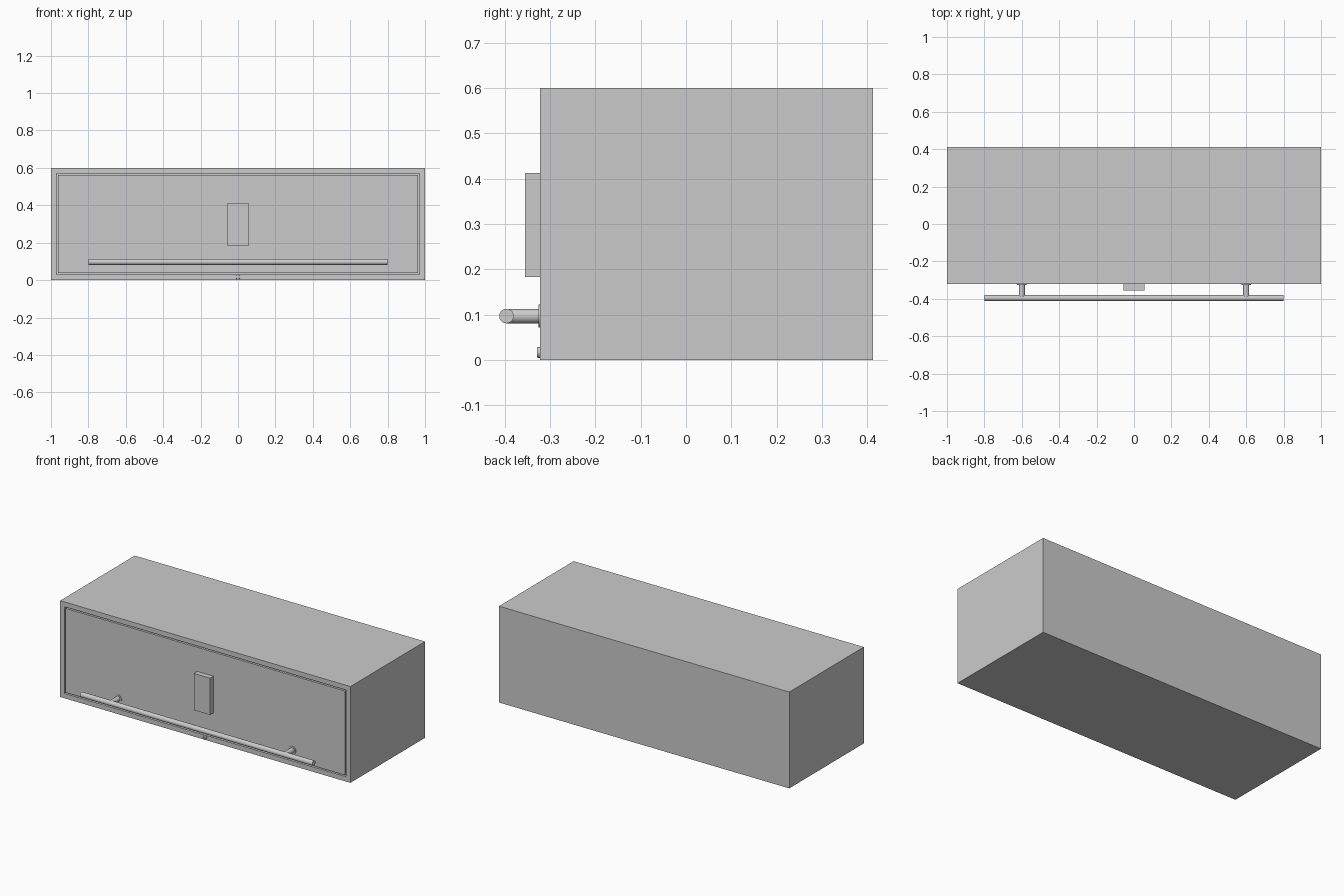
import bpy, bmesh, math
from mathutils import Matrix, Vector

if "Cube" in bpy.data.objects:
    bpy.data.objects.remove(bpy.data.objects["Cube"])

FRONT, BACK = -0.322, 0.412


def finish(name, bm, smooth=False):
    bmesh.ops.recalc_face_normals(bm, faces=bm.faces)
    mesh = bpy.data.meshes.new(name)
    bm.to_mesh(mesh)
    bm.free()
    ob = bpy.data.objects.new(name, mesh)
    bpy.context.collection.objects.link(ob)
    if smooth:
        bpy.ops.object.select_all(action='DESELECT')
        ob.select_set(True)
        bpy.context.view_layer.objects.active = ob
        bpy.ops.object.shade_smooth_by_angle(angle=math.radians(35))
    return ob


def box_bm(lo, hi):
    lo, hi = Vector(lo), Vector(hi)
    bm = bmesh.new()
    bmesh.ops.create_cube(bm, size=1, matrix=Matrix.Translation((lo + hi) / 2)
                          @ Matrix.Diagonal((*(hi - lo), 1)))
    return bm


def rod_bm(radius, start, end, segments=32):
    start, end = Vector(start), Vector(end)
    axis = end - start
    rot = axis.to_track_quat('Z', 'Y').to_matrix().to_4x4()
    bm = bmesh.new()
    bmesh.ops.create_cone(bm, cap_ends=True, segments=segments, radius1=radius,
                          radius2=radius, depth=axis.length,
                          matrix=Matrix.Translation((start + end) / 2) @ rot)
    return bm


def front_face(bm):
    return min(bm.faces, key=lambda f: f.calc_center_median().y)


def recess(bm, rim, depth):
    face = front_face(bm)
    bmesh.ops.inset_region(bm, faces=[face], thickness=rim, use_even_offset=True)
    inner = bmesh.ops.extrude_discrete_faces(bm, faces=[face])['faces'][0]
    bmesh.ops.translate(bm, verts=inner.verts, vec=(0, depth, 0))


# Cabinet body with a recess for the door
bm = box_bm((-1, FRONT, 0), (1, BACK, 0.6))
recess(bm, 0.03, 0.03)
finish("cabinet_body", bm)

# Flush door, leaving a narrow shadow gap all round
finish("flap_door", box_bm((-0.962, FRONT, 0.038), (0.962, FRONT + 0.03, 0.562)))

# Raised plate in the middle of the door
finish("door_plate", box_bm((-0.056, -0.355, 0.183), (0.056, FRONT, 0.412)))

# Long bar handle on two posts with thin flanges
BAR_Y, BAR_Z, R = -0.396, 0.097, 0.016
finish("handle_bar", rod_bm(R, (-0.8, BAR_Y, BAR_Z), (0.8, BAR_Y, BAR_Z)), True)
for side, x in (("left", -0.6), ("right", 0.6)):
    finish(f"handle_post_{side}", rod_bm(R, (x, BAR_Y, BAR_Z), (x, FRONT, BAR_Z)), True)
    finish(f"handle_flange_{side}",
           rod_bm(0.025, (x, FRONT - 0.003, BAR_Z), (x, FRONT, BAR_Z)), True)

# Small round lock with a rounded rim and a dished centre
bm = rod_bm(0.012, (0, FRONT - 0.007, 0.017), (0, FRONT, 0.017))
bmesh.ops.bevel(bm, geom=list(front_face(bm).edges), offset=0.003, segments=3,
                profile=0.5, affect='EDGES')
recess(bm, 0.003, 0.002)
finish("lock", bm, True)
